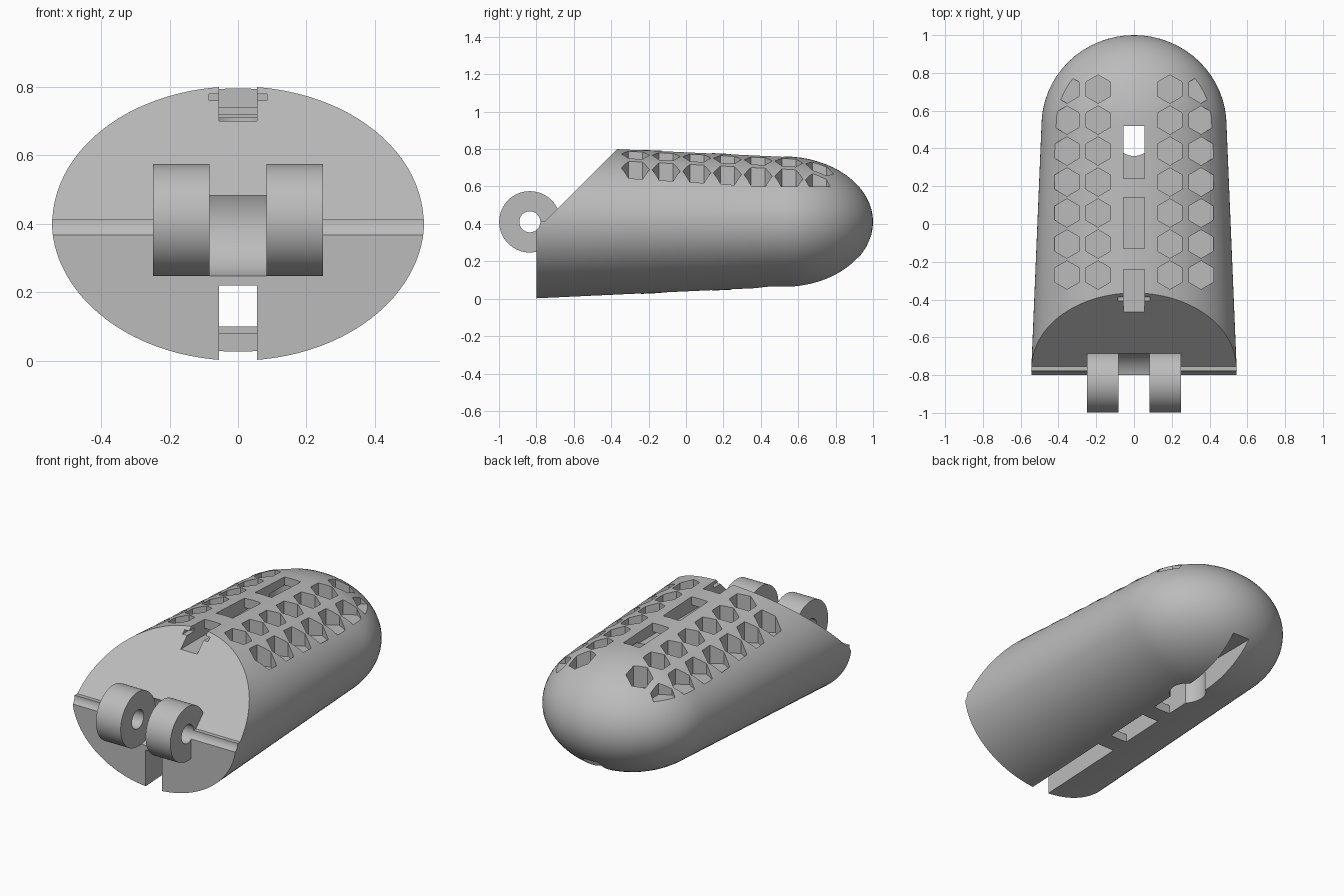
import bpy, bmesh, math
from mathutils import Matrix

if "Cube" in bpy.data.objects:
    bpy.data.objects.remove(bpy.data.objects["Cube"], do_unlink=True)

AXIS_Z = 0.411      # centre height of the tapered body
HINGE_Y = -0.835    # hinge axis position


def finish(name, bm):
    bmesh.ops.recalc_face_normals(bm, faces=bm.faces)
    mesh = bpy.data.meshes.new(name)
    bm.to_mesh(mesh)
    bm.free()
    obj = bpy.data.objects.new(name, mesh)
    bpy.context.collection.objects.link(obj)
    return obj


def side_prism(name, points, half_width):
    """Closed (y, z) outline extruded across x."""
    bm = bmesh.new()
    face = bm.faces.new([bm.verts.new((-half_width, y, z)) for y, z in points])
    new = bmesh.ops.extrude_face_region(bm, geom=[face])["geom"]
    verts = [v for v in new if isinstance(v, bmesh.types.BMVert)]
    bmesh.ops.translate(bm, vec=(2 * half_width, 0, 0), verts=verts)
    return finish(name, bm)


def add_cylinder(bm, radius, depth, matrix, sides):
    bmesh.ops.create_cone(bm, cap_ends=True, segments=sides, radius1=radius,
                          radius2=radius, depth=depth, matrix=matrix)


def cross_cylinder(name, radius, half_width):
    """Cylinder on the hinge axis."""
    bm = bmesh.new()
    matrix = Matrix.Translation((0, HINGE_Y, AXIS_Z)) @ Matrix.Rotation(math.pi / 2, 4, "Y")
    add_cylinder(bm, radius, 2 * half_width, matrix, 64)
    return finish(name, bm)


def combine(target, tool, operation="DIFFERENCE"):
    mod = target.modifiers.new(tool.name, "BOOLEAN")
    mod.operation = operation
    mod.solver = "EXACT"
    mod.object = tool
    bpy.context.view_layer.objects.active = target
    bpy.ops.object.modifier_apply(modifier=mod.name)
    bpy.data.objects.remove(tool, do_unlink=True)


def build_body():
    """Tapered oval sleeve ending in a rounded tip."""
    sides, steps, dome_steps = 96, 8, 16
    rings = []
    for i in range(steps):
        t = i / steps
        rings.append((-0.8 + 1.32 * t, 0.545 - 0.055 * t, 0.411 - 0.061 * t))
    for i in range(dome_steps):
        a = math.pi / 2 * i / dome_steps
        rings.append((0.52 + 0.48 * math.sin(a), 0.49 * math.cos(a), 0.35 * math.cos(a)))
    bm = bmesh.new()
    loops = []
    for y, rx, rz in rings:
        angles = [2 * math.pi * k / sides for k in range(sides)]
        loops.append([bm.verts.new((rx * math.cos(a), y, AXIS_Z + rz * math.sin(a)))
                      for a in angles])
    for low, high in zip(loops, loops[1:]):
        for k in range(sides):
            n = (k + 1) % sides
            bm.faces.new((low[k], low[n], high[n], high[k]))
    bm.faces.new(loops[0])
    tip = bm.verts.new((0, 1, AXIS_Z))
    for k in range(sides):
        bm.faces.new((loops[-1][k], loops[-1][(k + 1) % sides], tip))
    return finish("fingertip_body", bm)


body = build_body()

# Sloping front above the hinge
combine(body, side_prism("slope_cutter", [(-1.2, 0.412), (-0.755, 0.412),
                                          (-0.155, 1.012), (-1.2, 1.012)], 0.8))

# Hinge knuckles, the gap between them and the axle bore
combine(body, cross_cylinder("hinge_knuckles", 0.164, 0.248), "UNION")
combine(body, cross_cylinder("knuckle_gap_cutter", 0.167, 0.083), "DIFFERENCE")
combine(body, cross_cylinder("axle_bore_cutter", 0.056, 0.8))


# Cord channels, each passing under two flush bridges
def channel(name, inner, outer, bridge_a, bridge_b, end):
    points = [(-1.1, inner), (end, inner), (end, outer)]
    for start, stop, level in ((0.24, 0.14, bridge_b), (-0.13, -0.24, bridge_a)):
        points += [(start, outer), (start, level), (stop, level), (stop, outer)]
    points.append((-1.1, outer))
    combine(body, side_prism(name, points, 0.055))


channel("top_channel_cutter", 0.70, 1.0, 0.74, 0.72, 0.52)
channel("bottom_channel_cutter", 0.22, -0.1, 0.08, 0.10, 1.1)

# Knot chamber joining the two channels
bm = bmesh.new()
add_cylinder(bm, 0.1, 0.81, Matrix.Translation((0, 0.46, 0.305)), 48)
combine(body, finish("knot_chamber_cutter", bm))

# Thin side slots at the front of the top channel
combine(body, side_prism("side_slot_cutter", [(-0.6, 0.76), (-0.34, 0.76),
                                              (-0.34, 0.78), (-0.6, 0.78)], 0.085))

# Grip pattern of hexagonal pockets with a level floor
bm = bmesh.new()
for x in (-0.355, -0.19, 0.19, 0.355):
    for row in range(7):
        add_cylinder(bm, 0.075, 0.4, Matrix.Translation((x, -0.27 + 0.164 * row, 0.8)), 6)
combine(body, finish("grip_pocket_cutter", bm))

# Grey plastic
grey = bpy.data.materials.new("grey_plastic")
grey.use_nodes = True
colour = (0.5, 0.5, 0.5, 1)
grey.diffuse_color = colour
grey.node_tree.nodes["Principled BSDF"].inputs["Base Color"].default_value = colour
body.data.materials.clear()
body.data.materials.append(grey)
for poly in body.data.polygons:
    poly.material_index = 0

bpy.ops.object.select_all(action="DESELECT")
body.select_set(True)
bpy.context.view_layer.objects.active = body
bpy.ops.object.shade_smooth_by_angle(angle=math.radians(30))
